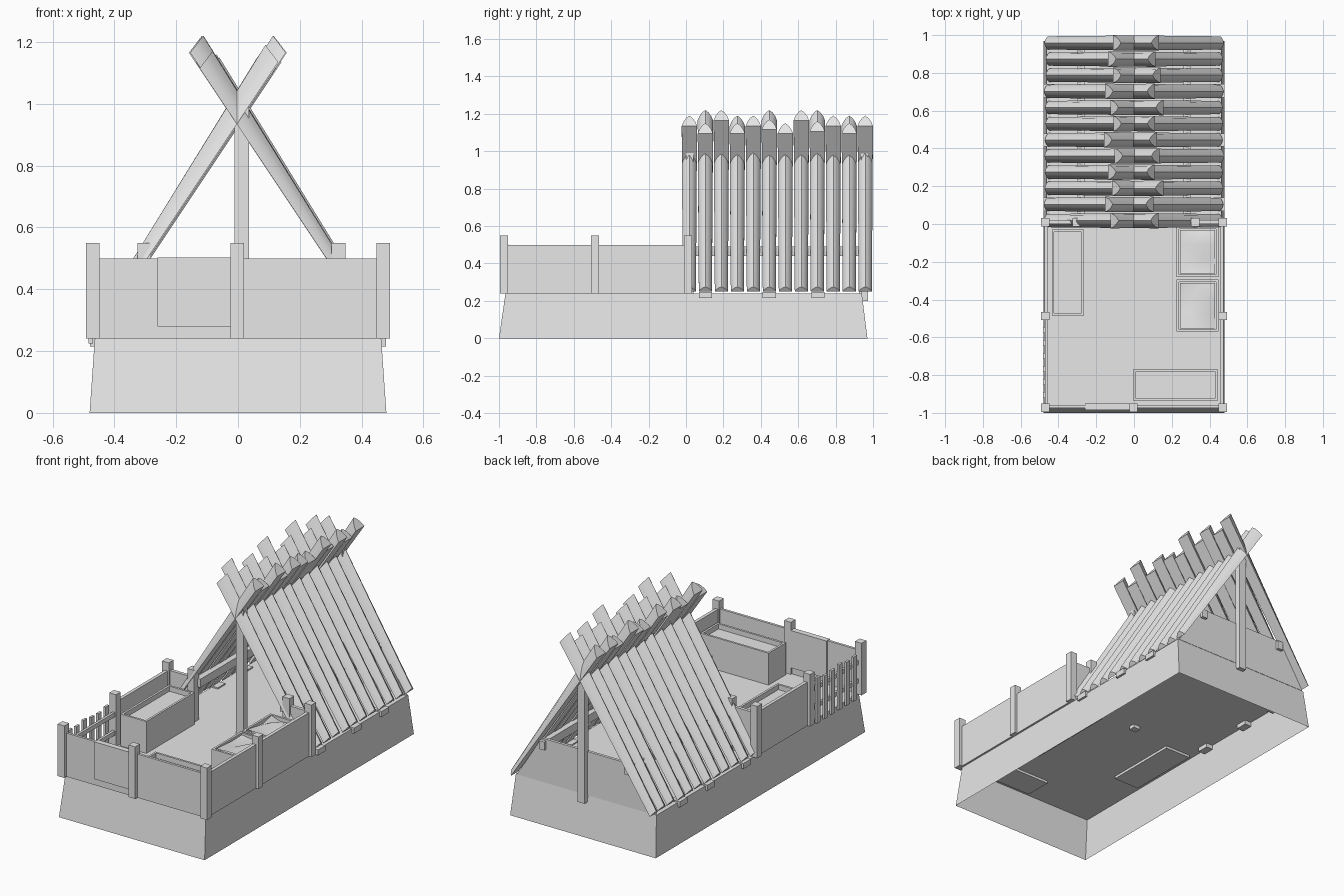
import bpy, bmesh, math, random
from mathutils import Vector

random.seed(4)
if "Cube" in bpy.data.objects:
    bpy.data.objects.remove(bpy.data.objects["Cube"], do_unlink=True)

grey = bpy.data.materials.new("plain_grey")
grey.use_nodes = True
colour = (0.8, 0.8, 0.8, 1)
grey.diffuse_color = colour
grey.node_tree.nodes["Principled BSDF"].inputs["Base Color"].default_value = colour


def finish(name, bm, smooth=None):
    bmesh.ops.recalc_face_normals(bm, faces=bm.faces)
    mesh = bpy.data.meshes.new(name)
    bm.to_mesh(mesh)
    bm.free()
    mesh.materials.append(grey)
    obj = bpy.data.objects.new(name, mesh)
    bpy.context.collection.objects.link(obj)
    if smooth:
        bpy.ops.object.select_all(action="DESELECT")
        obj.select_set(True)
        bpy.context.view_layer.objects.active = obj
        bpy.ops.object.shade_smooth_by_angle(angle=math.radians(smooth))
    return obj


def add_box(bm, x0, x1, y0, y1, z0, z1):
    verts = bmesh.ops.create_cube(bm, size=1)["verts"]
    for v in verts:
        v.co = Vector((x1 if v.co.x > 0 else x0,
                       y1 if v.co.y > 0 else y0,
                       z1 if v.co.z > 0 else z0))
    return verts


def box(name, *size):
    bm = bmesh.new()
    add_box(bm, *size)
    return finish(name, bm)


def loft(bm, start, end):
    """Closed solid between two matching outlines."""
    a = [bm.verts.new(p) for p in start]
    b = [bm.verts.new(p) for p in end]
    n = len(a)
    for i in range(n):
        j = (i + 1) % n
        bm.faces.new((a[i], a[j], b[j], b[i]))
    bm.faces.new(a)
    bm.faces.new(b)


FLOOR, RAIL, POST = 0.24, 0.5, 0.55

# Sloped foundation, hollow and open underneath
bm = bmesh.new()
for v in add_box(bm, -0.48, 0.48, -1, 0.97, 0, FLOOR):
    if v.co.z > 0:
        v.co.x *= 0.965
        v.co.y += 0.035 if v.co.y < 0 else -0.03
bm.faces.ensure_lookup_table()
bottom = min(bm.faces, key=lambda f: f.calc_center_median().z)
bmesh.ops.delete(bm, geom=[bottom], context="FACES_ONLY")
finish("foundation", bm)

# Fence posts
post_spots = [(s * 0.47, y) for s in (-1, 1) for y in (-0.973, -0.487, 0.01)]
post_spots += [(-0.003, -0.973), (-0.303, 0.01), (0.325, 0.01)]
bm = bmesh.new()
for x, y in post_spots:
    add_box(bm, x - 0.022, x + 0.022, y - 0.022, y + 0.022, FLOOR, POST)
finish("fence_posts", bm)

# Solid fence panels
bm = bmesh.new()
for x0, x1, y0, y1 in ((-0.46, 0.46, -0.975, -0.96), (0.455, 0.475, -0.96, 0.01),
                       (-0.475, -0.455, -0.487, 0.01), (-0.46, -0.3, 0, 0.02),
                       (0.32, 0.46, 0, 0.02)):
    add_box(bm, x0, x1, y0, y1, FLOOR, RAIL)
finish("fence_panels", bm)
box("gate", -0.26, -0.025, -0.984, -0.95, 0.28, RAIL + 0.002)

# Open picket section
bm = bmesh.new()
for z in (0.32, 0.43):
    add_box(bm, -0.47, -0.455, -0.96, -0.49, z - 0.013, z + 0.013)
for i in range(6):
    y = -0.905 + 0.069 * i
    add_box(bm, -0.483, -0.469, y - 0.016, y + 0.016, 0.225, 0.5 + random.uniform(-0.02, 0.02))
finish("picket_fence", bm)


# Raised beds with a sunken filling
def bed(name, x0, x1, y0, y1, lumpy=False):
    top, rim = 0.43, 0.018
    bm = bmesh.new()
    add_box(bm, x0, x1, y0, y1, 0.225, top)
    bm.faces.ensure_lookup_table()
    lid = max(bm.faces, key=lambda f: f.calc_center_median().z)
    bmesh.ops.inset_region(bm, faces=[lid], thickness=rim, depth=0)
    ret = bmesh.ops.extrude_face_region(bm, geom=[lid])
    for v in ret["geom"]:
        if isinstance(v, bmesh.types.BMVert):
            v.co.z -= 0.03
    bmesh.ops.delete(bm, geom=[lid], context="FACES_ONLY")
    finish(name, bm)
    if lumpy:
        bm = bmesh.new()
        bmesh.ops.create_grid(bm, x_segments=3, y_segments=3, size=0.5)
        for v in bm.verts:
            v.co = Vector(((x0 + x1) / 2 + v.co.x * (x1 - x0 - 2 * rim),
                           (y0 + y1) / 2 + v.co.y * (y1 - y0 - 2 * rim),
                           top - 0.015 + random.uniform(-0.012, 0.022)))
        finish(name + "_filling", bm, 60)


bed("side_bed", -0.435, -0.265, -0.485, -0.03)
bed("front_bed", -0.005, 0.445, -0.935, -0.77)
bed("compost_bin_rear", 0.225, 0.448, -0.28, -0.015, True)
bed("compost_bin_front", 0.225, 0.448, -0.57, -0.295, True)

# Ridge posts, purlins and floor beam ends
box("front_ridge_post", -0.012, 0.035, 0, 0.04, 0.22, 1.0)
box("rear_ridge_post", -0.012, 0.035, 0.935, 0.972, 0.2, 1.0)
for side, s in (("left", 1), ("right", -1)):
    a, b = sorted((s * 0.262, s * 0.298))
    box(side + "_purlin", a, b, 0.02, 0.96, 0.44, 0.49)
    bm = bmesh.new()
    for y in (0.105, 0.445, 0.705):
        a, b = sorted((s * 0.42, s * 0.478))
        add_box(bm, a, b, y - 0.035, y + 0.035, 0.215, 0.248)
    finish(side + "_beam_ends", bm)

# Rear gable wall between the logs
bm = bmesh.new()
for v in add_box(bm, -0.455, 0.455, 0.925, 0.942, FLOOR, RAIL):
    if v.co.z > 0.4:
        v.co.x *= 0.64
finish("rear_wall", bm)

# Split logs, flat inside and arched outside, crossing at the ridge
arch = [(-1, 0), (-0.78, 0.4), (-0.42, 0.77), (0, 1), (0.42, 0.77), (0.78, 0.4), (1, 0)]
tops_right = [1.19, 1.15, 1.22, 1.15, 1.19, 1.17, 1.15, 1.22, 1.16, 1.19, 1.15, 1.19]
tops_left = [1.17, 1.22, 1.16, 1.19, 1.15, 1.22, 1.15, 1.17, 1.22, 1.15, 1.19, 1.16]


def outline(s, x, z, half, y, dx, dz):
    return [(s * (x + dx * t), y + half * u, z + dz * t) for u, t in arch]


for side, s, tops in (("right", -1, tops_right), ("left", 1, tops_left)):
    bm = bmesh.new()
    for i, top in enumerate(tops):
        y = 0.018 + 0.0855 * i
        foot = 0.455 + random.uniform(-0.006, 0.006)
        z = top - 0.055
        x = foot - (z - 0.25) / 1.5
        loft(bm, outline(s, foot, 0.25, 0.035, y, 0.018, 0.025),
             outline(s, x, z, 0.041, y, 0.042, 0.055))
    finish(side + "_roof_logs", bm, 50)
